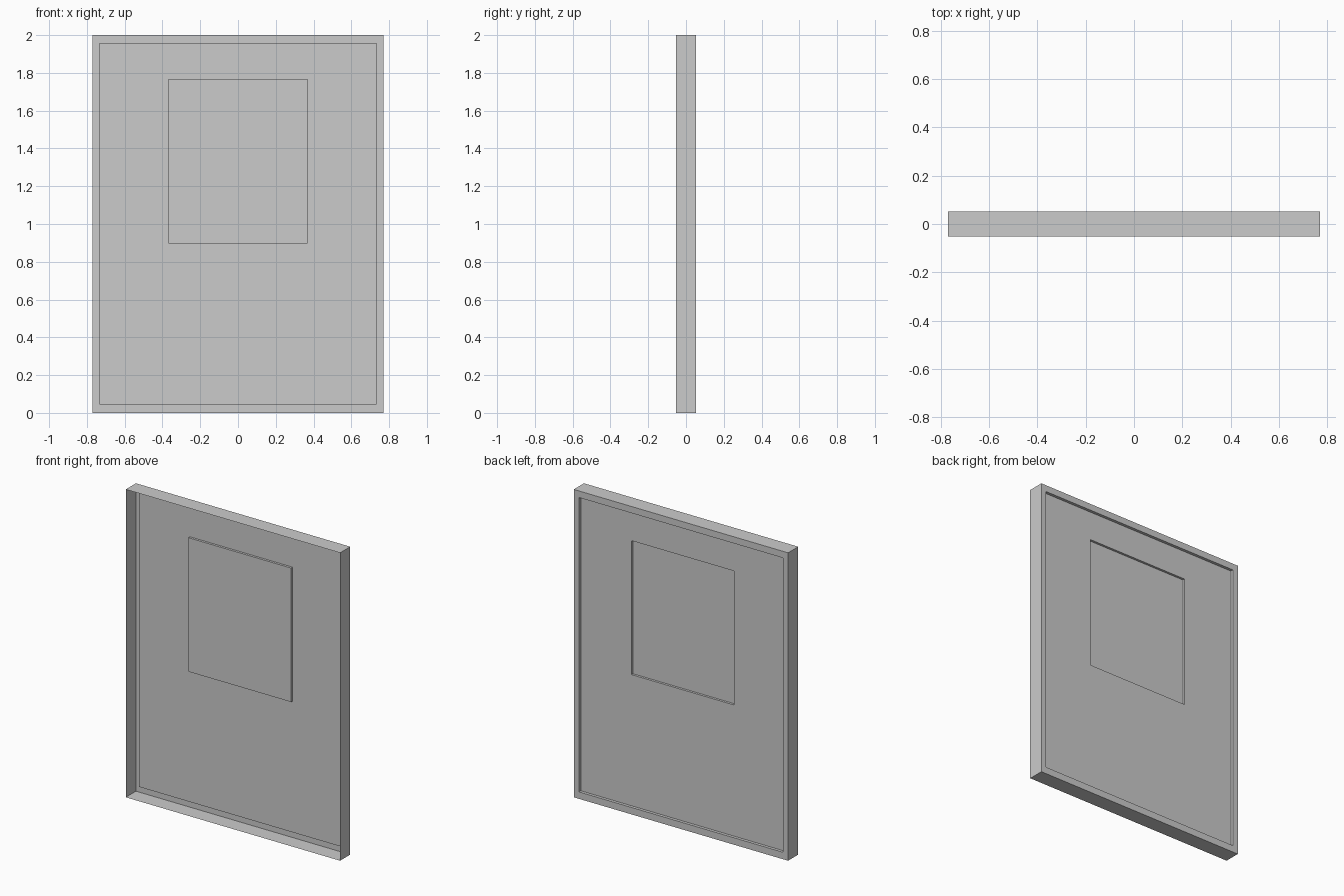
import bpy, bmesh

if "Cube" in bpy.data.objects:
    bpy.data.objects.remove(bpy.data.objects["Cube"])

# Nested rectangular outlines of the pressed sheet: half width, bottom, top, y
OUTLINES = [
    (0.77, 0.0, 2.0, -0.052),      # open front edge
    (0.77, 0.0, 2.0, 0.052),       # back edge of the side walls
    (0.733, 0.045, 1.957, 0.052),  # inner edge of the flat rim
    (0.733, 0.045, 1.957, 0.033),  # recessed main panel
    (0.369, 0.897, 1.767, 0.033),  # border of the upper recess
    (0.369, 0.897, 1.767, 0.018),  # floor of the upper recess
]


def rectangle(bm, half, bottom, top, y):
    corners = [(-half, bottom), (half, bottom), (half, top), (-half, top)]
    return [bm.verts.new((x, y, z)) for x, z in corners]


def stepped_sheet(name, outlines):
    bm = bmesh.new()
    rings = [rectangle(bm, *o) for o in outlines]
    # Walls and ledges between consecutive outlines
    for a, b in zip(rings, rings[1:]):
        for i in range(4):
            j = (i + 1) % 4
            bm.faces.new((a[i], a[j], b[j], b[i]))
    # Floor of the last recess
    bm.faces.new(rings[-1])
    bmesh.ops.recalc_face_normals(bm, faces=bm.faces)
    # The finished side of the open shell faces the back
    bm.faces.ensure_lookup_table()
    bm.normal_update()
    if bm.faces[-1].normal.y < 0:
        bmesh.ops.reverse_faces(bm, faces=bm.faces)
    mesh = bpy.data.meshes.new(name)
    bm.to_mesh(mesh)
    bm.free()
    obj = bpy.data.objects.new(name, mesh)
    bpy.context.collection.objects.link(obj)
    return obj


stepped_sheet("door_panel", OUTLINES)
